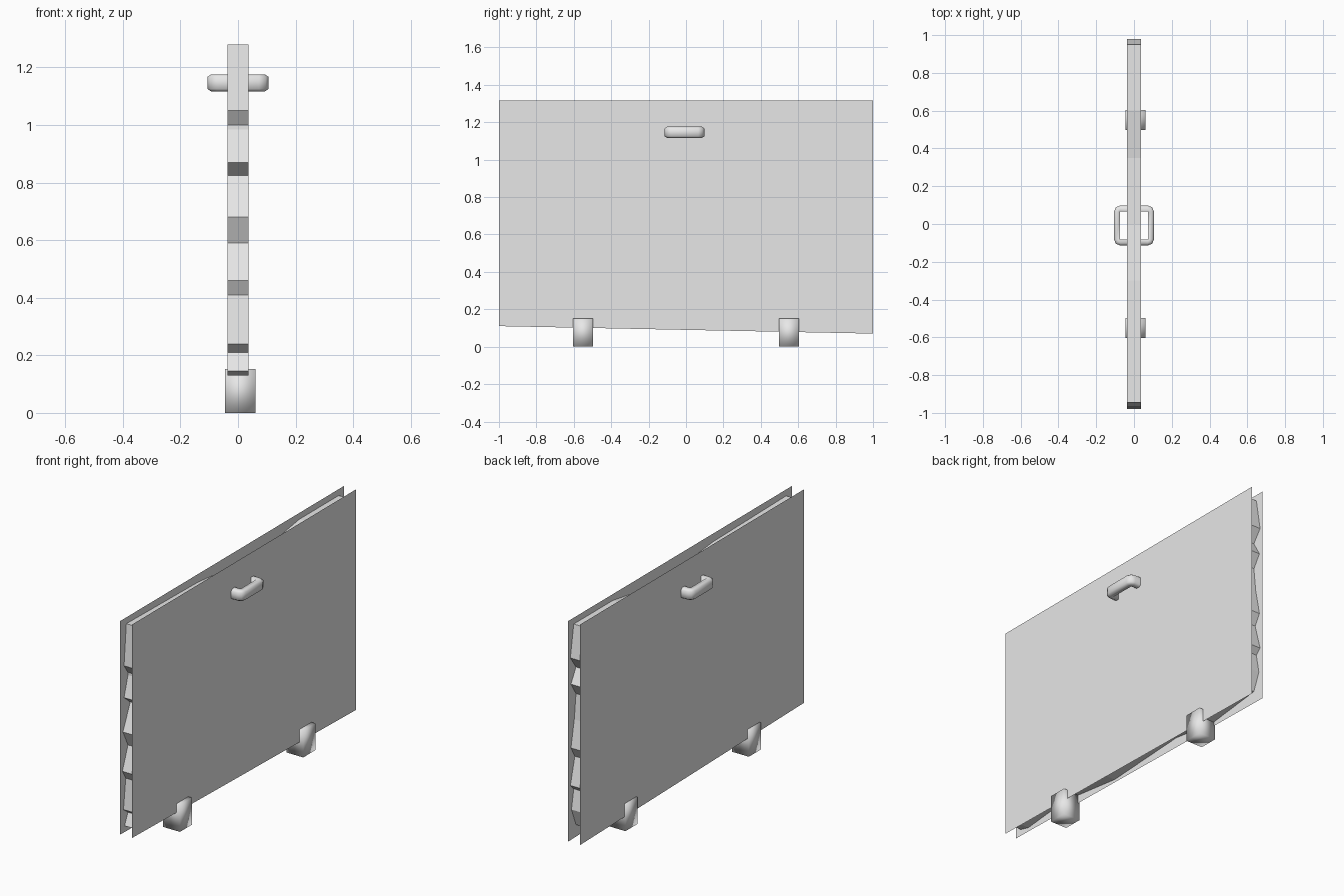
import bpy
import bmesh
from math import cos, sin, pi

cube = bpy.data.objects.get("Cube")
if cube:
    bpy.data.objects.remove(cube, do_unlink=True)

grey = bpy.data.materials.new("light_grey")
grey.use_nodes = True
grey.diffuse_color = (0.8, 0.8, 0.8, 1)
grey.node_tree.nodes["Principled BSDF"].inputs["Base Color"].default_value = (0.8, 0.8, 0.8, 1)


def make_object(name, bm, smooth=False, recalc=True):
    if recalc:
        bmesh.ops.recalc_face_normals(bm, faces=bm.faces[:])
    for face in bm.faces:
        face.smooth = smooth
    mesh = bpy.data.meshes.new(name)
    bm.to_mesh(mesh)
    bm.free()
    mesh.materials.append(grey)
    obj = bpy.data.objects.new(name, mesh)
    bpy.context.collection.objects.link(obj)
    return obj


HALF = 0.037  # half the distance between the cover sheets

# Cover sheets, with a slightly sloping lower edge
outline = [(-1, 0.11), (1, 0.07), (1, 1.315), (-1, 1.315)]
for name, side in (("left_cover", 1), ("right_cover", -1)):
    bm = bmesh.new()
    bm.faces.new([bm.verts.new((side * HALF, y, z)) for y, z in outline[::side]])
    make_object(name, bm, recalc=False)

# Torn-edged filling between the covers
front_edge = [(-0.945, 1.28), (-0.965, 1.05), (-0.93, 1.0), (-0.93, 0.985),
              (-0.965, 0.87), (-0.91, 0.825), (-0.975, 0.68), (-0.93, 0.59),
              (-0.98, 0.46), (-0.95, 0.41), (-0.97, 0.24), (-0.93, 0.21),
              (-0.96, 0.145), (-0.9, 0.13)]
bottom_edge = [(-0.6, 0.16), (-0.2, 0.11), (0.3, 0.14), (0.6, 0.1)]
back_edge = [(0.93, 0.14), (0.97, 0.24), (0.95, 0.35), (0.98, 0.38),
             (0.94, 0.53), (0.975, 0.59), (0.945, 0.74), (0.93, 0.88),
             (0.975, 0.95), (0.93, 1.03), (0.98, 1.1), (0.95, 1.28)]
top_edge = [(0.6, 1.28), (0.35, 1.24), (0, 1.24), (-0.3, 1.27)]
bm = bmesh.new()
core_half = HALF - 0.001
profile = bm.faces.new([bm.verts.new((-core_half, y, z))
                        for y, z in front_edge + bottom_edge + back_edge + top_edge])
extruded = bmesh.ops.extrude_face_region(bm, geom=[profile])["geom"]
bmesh.ops.translate(bm, vec=(2 * core_half, 0, 0),
                    verts=[v for v in extruded if isinstance(v, bmesh.types.BMVert)])
make_object("filling", bm)

# Feet
for name, y in (("front_foot", -0.55), ("back_foot", 0.55)):
    bm = bmesh.new()
    bmesh.ops.create_cube(bm, size=1)
    bmesh.ops.scale(bm, vec=(0.105, 0.107, 0.152), verts=bm.verts)
    bmesh.ops.translate(bm, vec=(0.0075, y, 0.076), verts=bm.verts)
    make_object(name, bm, smooth=True)

# Ring handle: square inside, rounded outside, passing through both covers
section = [(0, -0.03), (0, 0.03), (0.02, 0.03), (0.033, 0.021), (0.033, -0.021), (0.02, -0.03)]
corners = [(1, 1), (-1, 1), (-1, -1), (1, -1)]
bm = bmesh.new()
rings = []
for i, (sx, sy) in enumerate(corners):
    for step in range(3):
        angle = i * pi / 2 + step * pi / 4
        rings.append([bm.verts.new((sx * 0.073 + d * cos(angle),
                                    -0.008 + sy * 0.073 + d * sin(angle),
                                    1.146 + h)) for d, h in section])
for i, ring in enumerate(rings):
    after = rings[(i + 1) % len(rings)]
    for j in range(len(section)):
        k = (j + 1) % len(section)
        bm.faces.new((ring[j], after[j], after[k], ring[k]))
bmesh.ops.remove_doubles(bm, verts=bm.verts[:], dist=0.0005)
make_object("handle_ring", bm, smooth=True)
